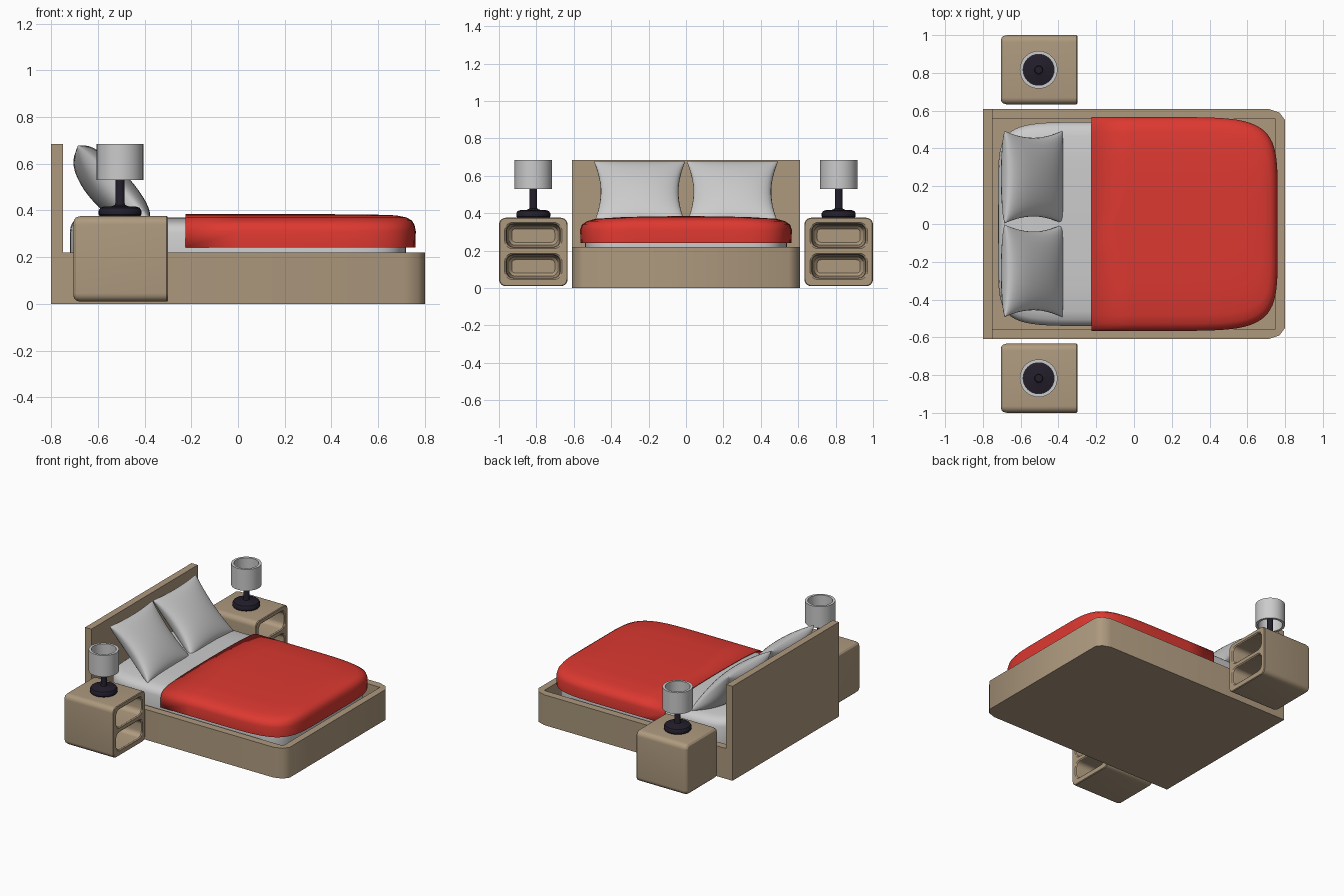
import bpy, bmesh, math
from mathutils import Vector

if "Cube" in bpy.data.objects:
    bpy.data.objects.remove(bpy.data.objects["Cube"])


def material(name, rgb):
    m = bpy.data.materials.new(name)
    m.diffuse_color = (*rgb, 1)
    m.use_nodes = True
    m.node_tree.nodes["Principled BSDF"].inputs["Base Color"].default_value = m.diffuse_color
    return m


WOOD = material("wood", (0.42, 0.32, 0.21))
RED = material("red_fabric", (0.72, 0.04, 0.03))
DARK = material("dark_metal", (0.016, 0.013, 0.024))


def smooth(me, angle=35):
    me.polygons.foreach_set("use_smooth", [True] * len(me.polygons))
    me.set_sharp_from_angle(angle=math.radians(angle))


def finish(bm, name, mat=None, angle=35):
    bmesh.ops.remove_doubles(bm, verts=bm.verts, dist=1e-5)
    bmesh.ops.recalc_face_normals(bm, faces=bm.faces)
    # open sheets should face upward
    if any(e.is_boundary for e in bm.edges) and sum(f.normal.z * f.calc_area() for f in bm.faces) < 0:
        bmesh.ops.reverse_faces(bm, faces=bm.faces)
    me = bpy.data.meshes.new(name)
    bm.to_mesh(me)
    bm.free()
    if mat:
        me.materials.append(mat)
    smooth(me, angle)
    ob = bpy.data.objects.new(name, me)
    bpy.context.collection.objects.link(ob)
    return ob


def loft(name, rings, mat=None, closed=True, caps=True, loop=False, angle=35):
    """Skin a list of equal-length point rings."""
    bm = bmesh.new()
    rows = [[bm.verts.new(p) for p in r] for r in rings]
    n = len(rows[0])
    pairs = list(zip(rows, rows[1:])) + ([(rows[-1], rows[0])] if loop else [])
    for a, b in pairs:
        for i in range(n if closed else n - 1):
            j = (i + 1) % n
            bm.faces.new((a[i], a[j], b[j], b[i]))
    if caps:
        bm.faces.new(rows[0])
        bm.faces.new(rows[-1])
    return finish(bm, name, mat, angle)


def turned(name, profile, cx, cy, mat=None, loop=False, seg=32):
    rings = [[(cx + r * math.cos(2 * math.pi * i / seg), cy + r * math.sin(2 * math.pi * i / seg), z)
              for i in range(seg)] for r, z in profile]
    return loft(name, rings, mat, caps=not loop, loop=loop)


def superellipse(a, b, n, t):
    c, s = math.cos(t), math.sin(t)
    return (math.copysign(a * abs(c) ** (2 / n), c), math.copysign(b * abs(s) ** (2 / n), s))


def rounded_rect(x, cy, cz, hy, hz, r, seg=6):
    """Rounded rectangle in the plane at x."""
    pts = []
    for k, (sy, sz) in enumerate(((1, 1), (-1, 1), (-1, -1), (1, -1))):
        for i in range(seg + 1):
            t = math.pi / 2 * (k + i / seg)
            pts.append((x, cy + sy * (hy - r) + r * math.cos(t), cz + sz * (hz - r) + r * math.sin(t)))
    return pts


# bed frame: hollow tray with softened foot corners
half = [(-.8, -.61), (.71, -.61), (.77, -.59), (.8, -.55)]
inner_half = [(-.75, -.555)] + [(.75, -.555)] * 3
outer = half + [(x, -y) for x, y in reversed(half)]
inner = inner_half + [(x, -y) for x, y in reversed(inner_half)]


def at(pts, z):
    return [(x, y, z) for x, y in pts]


bm = bmesh.new()
rows = [[bm.verts.new(p) for p in r] for r in (at(outer, 0), at(outer, .22), at(inner, .22), at(inner, .08))]
for k, (a, b) in enumerate(zip(rows, rows[1:])):
    for i in range(8):
        j = (i + 1) % 8
        if k < 2 or inner[i] != inner[j]:
            bm.faces.new((a[i], a[j], b[j], b[i]))
bm.faces.new(rows[0])
bm.faces.new([rows[3][i] for i in (0, 1, 4, 7)])
bmesh.ops.dissolve_degenerate(bm, dist=1e-5, edges=bm.edges)
finish(bm, "bed_frame", WOOD, 40)

# headboard
plate = [(-.8, -.61), (-.75, -.61), (-.75, .61), (-.8, .61)]
loft("headboard", [at(plate, .22), at(plate, .685)], WOOD)

# mattress
outline = [superellipse(.72, .54, 7, 2 * math.pi * i / 64) for i in range(64)]
steps = [(.97, .97, .08), (.99, .99, .1), (1, 1, .16), (1, 1, .305), (.995, .98, .33), (.985, .94, .347),
         (.965, .86, .358), (.92, .6, .366), (.6, .3, .369)]
loft("mattress", [[(x * sx, y * sy, z) for x, y in outline] for sx, sy, z in steps], angle=60)

# blanket: draped sheet open at the head end
X0 = -.225
outline = [(X0, -.56)] + [superellipse(.755, .56, 6, math.pi * (i / 40 - .5)) for i in range(41)] + [(X0, .56)]
steps = [(1, 1, .245), (1, 1, .31), (.995, .985, .335), (.985, .94, .352), (.965, .86, .364),
         (.92, .6, .373), (.8, .3, .377), (.6, .02, .378)]
rings = [[(X0 + (x - X0) * sx, y * sy, z) for x, y in outline] for sx, sy, z in steps]
blanket = loft("blanket", rings, RED, closed=False, angle=60)
sol = blanket.modifiers.new("thickness", 'SOLIDIFY')
sol.thickness, sol.offset = .006, -1


# pillows: pinched cushions leaning on the headboard
def pillow(name, cy, n=20):
    bm = bmesh.new()
    along, out = Vector((-.68, 0, .73)), Vector((.73, 0, .68))
    centre = Vector((-.532, cy, .513))
    par = [math.sin(math.pi * (i / n - .5)) for i in range(n + 1)]
    for depth in (.065, -.115):
        g = []
        for u in par:
            row = []
            for v in par:
                y = .245 * u * (1 - .15 * (1 - v * v))
                l = .225 * v * (1 - .05 * (1 - u * u))
                d = depth * max(0, (1 - u * u) * (1 - v * v)) ** .42
                row.append(bm.verts.new(centre + along * l + out * d + Vector((0, y, 0))))
            g.append(row)
        for i in range(n):
            for j in range(n):
                bm.faces.new((g[i][j], g[i + 1][j], g[i + 1][j + 1], g[i][j + 1]))
    finish(bm, name, None, 80)


def nightstand(name, cy):
    # rounded body, flat open front
    prof = [(-.705, .03), (-.702, .015), (-.693, .005), (-.675, 0), (-.305, 0), (-.3, .004)]
    body = loft(name, [rounded_rect(x, cy, .1925, .183 - d, .183 - d, .036 - d) for x, d in prof], WOOD)
    # two shelf recesses
    cutters = []
    for cz in (.115, .28):
        prof = [(-.29, -.004), (-.3, 0), (-.306, .008), (-.32, .012), (-.6, .018), (-.63, .024), (-.645, .038)]
        cut = loft("recess_cutter", [rounded_rect(x, cy, cz, .153 - d, .07 - d * .8, .042 - d * .5)
                                     if d < .03 else rounded_rect(x, cy, cz, .115, .036, .02)
                                     for x, d in prof])
        cut.hide_render = True
        m = body.modifiers.new("recess", 'BOOLEAN')
        m.operation, m.object, m.solver = 'DIFFERENCE', cut, 'EXACT'
        cutters.append(cut)
    me = bpy.data.meshes.new_from_object(body.evaluated_get(bpy.context.evaluated_depsgraph_get()))
    body.modifiers.clear()
    body.data = me
    smooth(me, 30)
    for c in cutters:
        bpy.data.objects.remove(c)


# paired parts on both sides of the bed
for s, side in ((-1, "right"), (1, "left")):
    pillow(f"{side}_pillow", s * .248)
    cy = s * .8165
    nightstand(f"{side}_nightstand", cy)
    turned(f"{side}_lamp_base", [(.085, .374), (.091, .382), (.091, .4), (.084, .411), (.07, .416), (.035, .418),
                                 (.022, .424), (.02, .43), (.02, .6)], -.505, cy, DARK)
    turned(f"{side}_lamp_shade", [(.1, .53), (.1, .685), (.082, .685), (.082, .53)], -.505, cy, loop=True)
